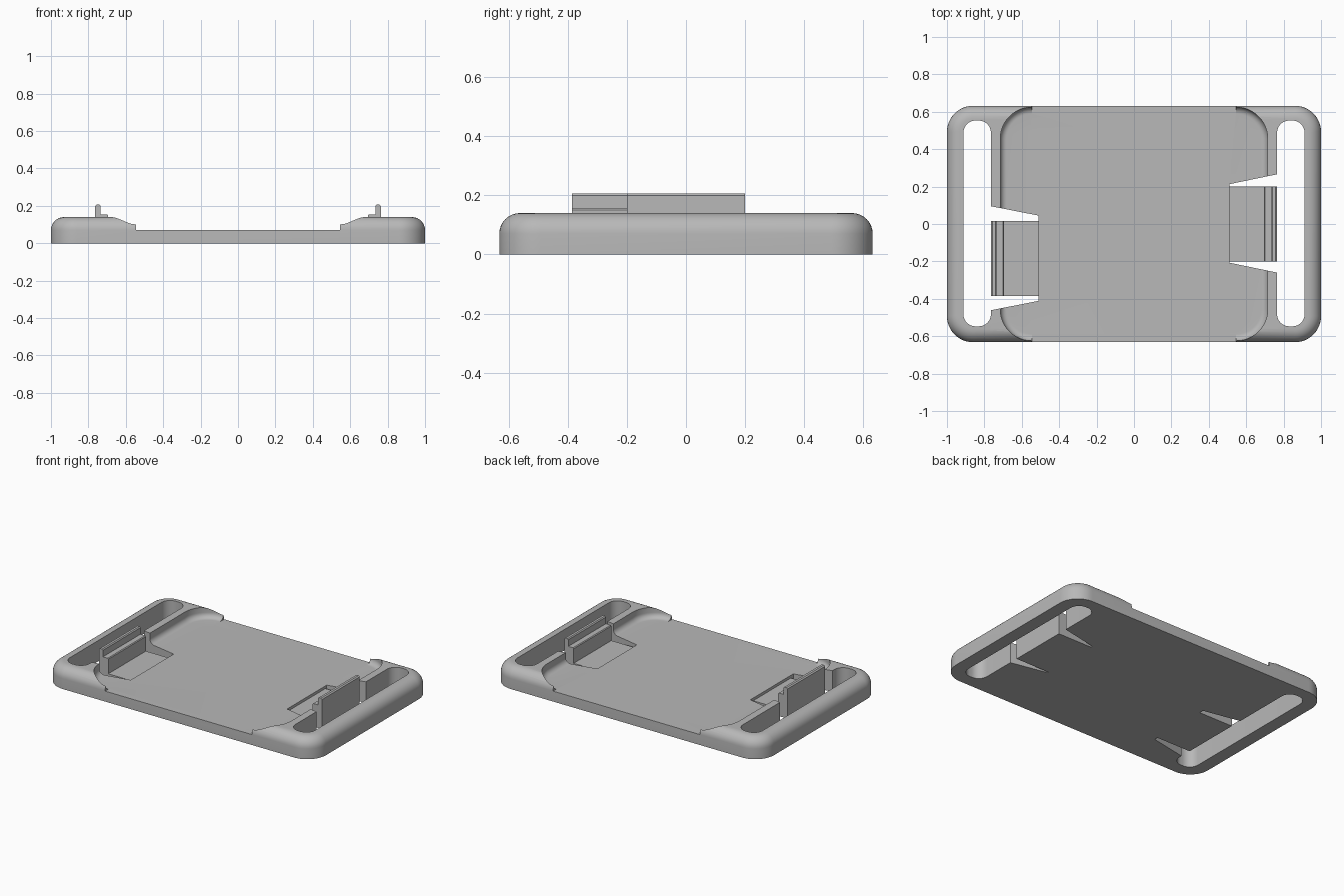
import bpy, bmesh
from math import sin, cos, pi, radians

scene = bpy.context.scene
if "Cube" in scene.objects:
    bpy.data.objects.remove(scene.objects["Cube"], do_unlink=True)

grey = bpy.data.materials.new("matte grey plastic")
grey.use_nodes = True
COLOUR = (0.48, 0.48, 0.48, 1)
grey.diffuse_color = COLOUR
grey.node_tree.nodes["Principled BSDF"].inputs["Base Color"].default_value = COLOUR


def loft(name, rings):
    """Closed solid through a stack of matching point loops."""
    bm = bmesh.new()
    loops = [[bm.verts.new(p) for p in ring] for ring in rings]
    n = len(loops[0])
    for a, b in zip(loops, loops[1:]):
        for i in range(n):
            j = (i + 1) % n
            bm.faces.new((a[i], a[j], b[j], b[i]))
    bm.faces.new(loops[0][::-1])
    bm.faces.new(loops[-1])
    bmesh.ops.recalc_face_normals(bm, faces=bm.faces)
    mesh = bpy.data.meshes.new(name)
    bm.to_mesh(mesh)
    bm.free()
    mesh.materials.append(grey)
    obj = bpy.data.objects.new(name, mesh)
    scene.collection.objects.link(obj)
    return obj


def rounded_ring(x0, x1, y0, y1, r, inset, z, steps=12):
    """Rounded rectangle loop, shrunk by inset."""
    corners = [(x1 - r, y1 - r), (x0 + r, y1 - r), (x0 + r, y0 + r), (x1 - r, y0 + r)]
    rad = r - inset
    return [(cx + rad * cos((k + s / steps) * pi / 2),
             cy + rad * sin((k + s / steps) * pi / 2), z)
            for k, (cx, cy) in enumerate(corners) for s in range(steps + 1)]


def rounded_block(name, x0, x1, y0, y1, r, z0, z1, top=0, bottom=0, steps=8):
    """Rounded block with optional fillets on its top and bottom rims."""
    levels = [(0, z0), (0, z1)]
    arc = [i / steps * pi / 2 for i in range(steps + 1)]
    if top:
        levels = [(0, z0)] + [(top * (1 - cos(a)), z1 - top * (1 - sin(a))) for a in arc]
    if bottom:
        levels = [(bottom * (1 - sin(a)), z0 + bottom * (1 - cos(a))) for a in arc] + [(0, z1)]
    return loft(name, [rounded_ring(x0, x1, y0, y1, r, i, z) for i, z in levels])


def prism(name, outline, z0, z1):
    return loft(name, [[(x, y, z) for x, y in outline] for z in (z0, z1)])


def smooth(obj):
    bpy.ops.object.select_all(action='DESELECT')
    obj.select_set(True)
    bpy.context.view_layer.objects.active = obj
    bpy.ops.object.shade_smooth_by_angle(angle=radians(30))


# Tray body with filleted upper rim
tray = rounded_block("tray_body", -1, 1, -0.632, 0.632, 0.14, 0, 0.14, top=0.07)

# Card recess, open at the front and back
FLOOR = 0.07
cutters = [
    rounded_block("recess_cutter", -0.715, 0.715, -0.625, 0.625, 0.17,
                  FLOOR, 0.4, bottom=0.035),
    prism("opening_cutter", [(-0.546, -1), (0.546, -1), (0.546, 1), (-0.546, 1)], FLOOR, 0.4),
]

HINGE, EDGE = 0.51, 0.765
# side, tab centre, tapered gap centre, gap half-widths at hinge and at slot
clips = [("right", -1, -0.185, -0.183, 0.228, 0.278),
         ("left", 1, 0.0, 0.003, 0.21, 0.263)]

for side, s, tab_y, gap_y, near, far in clips:
    # Strap slot
    xa, xb = sorted((s * EDGE, s * 0.912))
    cutters.append(rounded_block(side + "_slot_cutter", xa, xb, -0.547, 0.553,
                                 0.065, -0.2, 0.4))
    # Tapered clearance around the spring tab
    wide = far + 0.006
    cutters.append(prism(side + "_gap_cutter",
                         [(s * HINGE, gap_y - near), (s * 0.795, gap_y - wide),
                          (s * 0.795, gap_y + wide), (s * HINGE, gap_y + near)], -0.2, 0.4))
    # Spring tab with stepped ledge and upright lip
    profile = [(HINGE, 0), (HINGE, 0.052), (0.695, 0.052), (0.695, 0.15), (0.7, 0.155),
               (0.735, 0.155), (0.735, 0.199), (0.741, 0.206), (0.757, 0.206),
               (EDGE, 0.199), (EDGE, 0)]
    tab = loft(side + "_spring_tab",
               [[(s * x, tab_y + d, z) for x, z in profile] for d in (-0.2, 0.2)])
    smooth(tab)

# Carve the tray
for c in cutters:
    c.hide_render = True
    mod = tray.modifiers.new(c.name, 'BOOLEAN')
    mod.operation = 'DIFFERENCE'
    mod.solver = 'EXACT'
    mod.object = c
bpy.context.view_layer.update()
carved = bpy.data.meshes.new_from_object(
    tray.evaluated_get(bpy.context.evaluated_depsgraph_get()))
tray.modifiers.clear()
tray.data = carved
for c in cutters:
    bpy.data.objects.remove(c, do_unlink=True)
smooth(tray)
